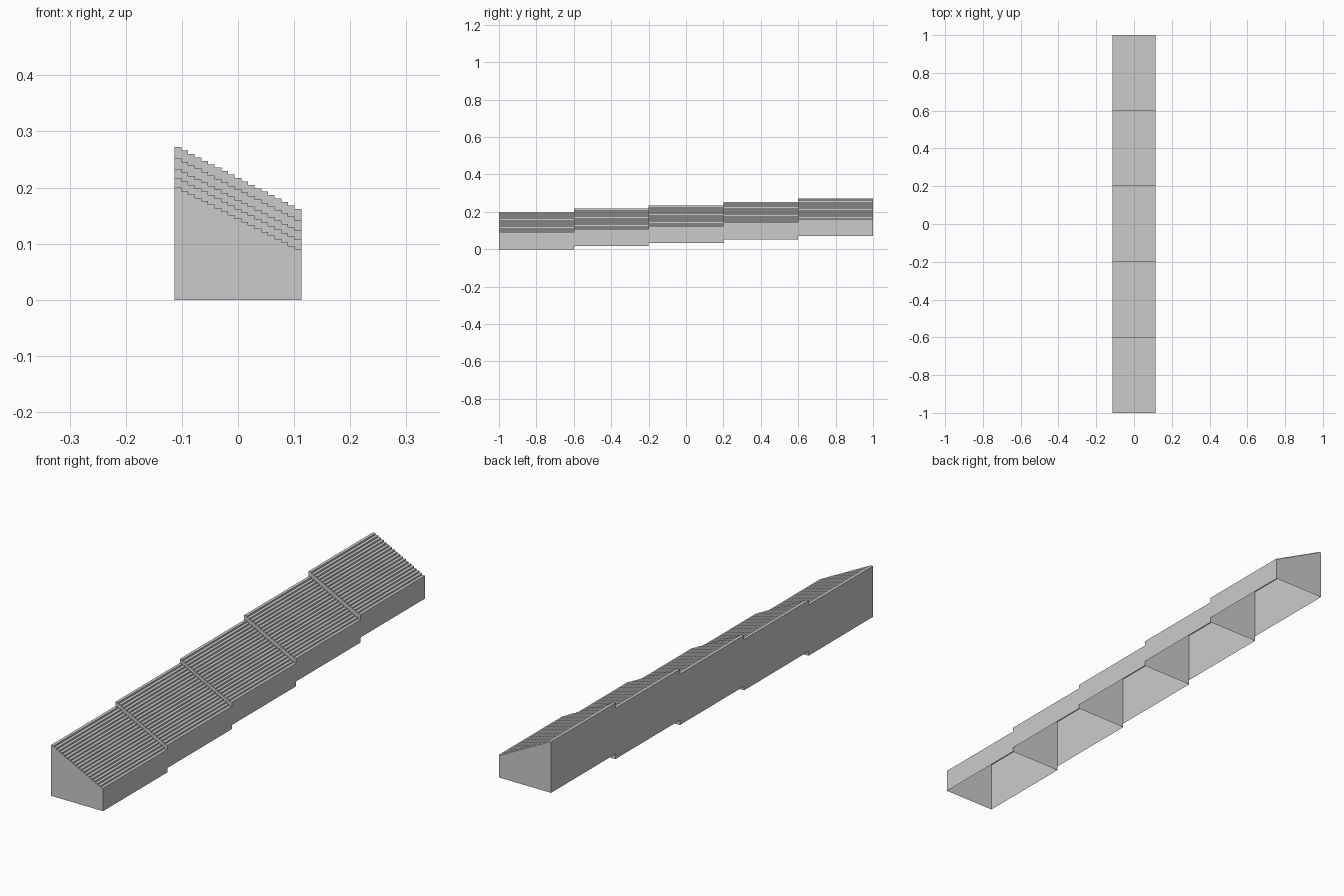
import bpy, bmesh

if "Cube" in bpy.data.objects:
    bpy.data.objects.remove(bpy.data.objects["Cube"])

HALF_W = 0.113                             # half width in x
STEPS = 19                                 # small treads across each section
TOP, LOW = 0.20, 0.09                      # first and last tread heights
LIFTS = [0.0, 0.017, 0.033, 0.052, 0.072]  # base height of each section
LENGTH = 2.0 / len(LIFTS)


def stepped_profile():
    """Outline from bottom left, over the treads, to bottom right."""
    w = 2 * HALF_W / STEPS
    pts = [(-HALF_W, 0.0)]
    for i in range(STEPS):
        z = TOP + (LOW - TOP) * i / (STEPS - 1)
        pts += [(-HALF_W + i * w, z), (-HALF_W + (i + 1) * w, z)]
    return pts + [(HALF_W, 0.0)]


def make_section(name, y0, lift):
    """Stepped shell with closed ends and an open underside."""
    bm = bmesh.new()
    pts = stepped_profile()
    front = [bm.verts.new((x, y0, z + lift)) for x, z in pts]
    back = [bm.verts.new((x, y0 + LENGTH, z + lift)) for x, z in pts]
    bm.faces.new(front[::-1])
    bm.faces.new(back)
    for i in range(len(pts) - 1):
        bm.faces.new((front[i], front[i + 1], back[i + 1], back[i]))
    bmesh.ops.recalc_face_normals(bm, faces=bm.faces)
    # treads must face upward
    tread = max(bm.faces, key=lambda f: abs(f.normal.z) * f.calc_center_median().z)
    if tread.normal.z < 0:
        bmesh.ops.reverse_faces(bm, faces=bm.faces)
    mesh = bpy.data.meshes.new(name)
    bm.to_mesh(mesh)
    bm.free()
    bpy.context.collection.objects.link(bpy.data.objects.new(name, mesh))


# five sections rising from front to back
for k, lift in enumerate(LIFTS):
    make_section(f"stepped_section_{k + 1}", -1.0 + k * LENGTH, lift)
